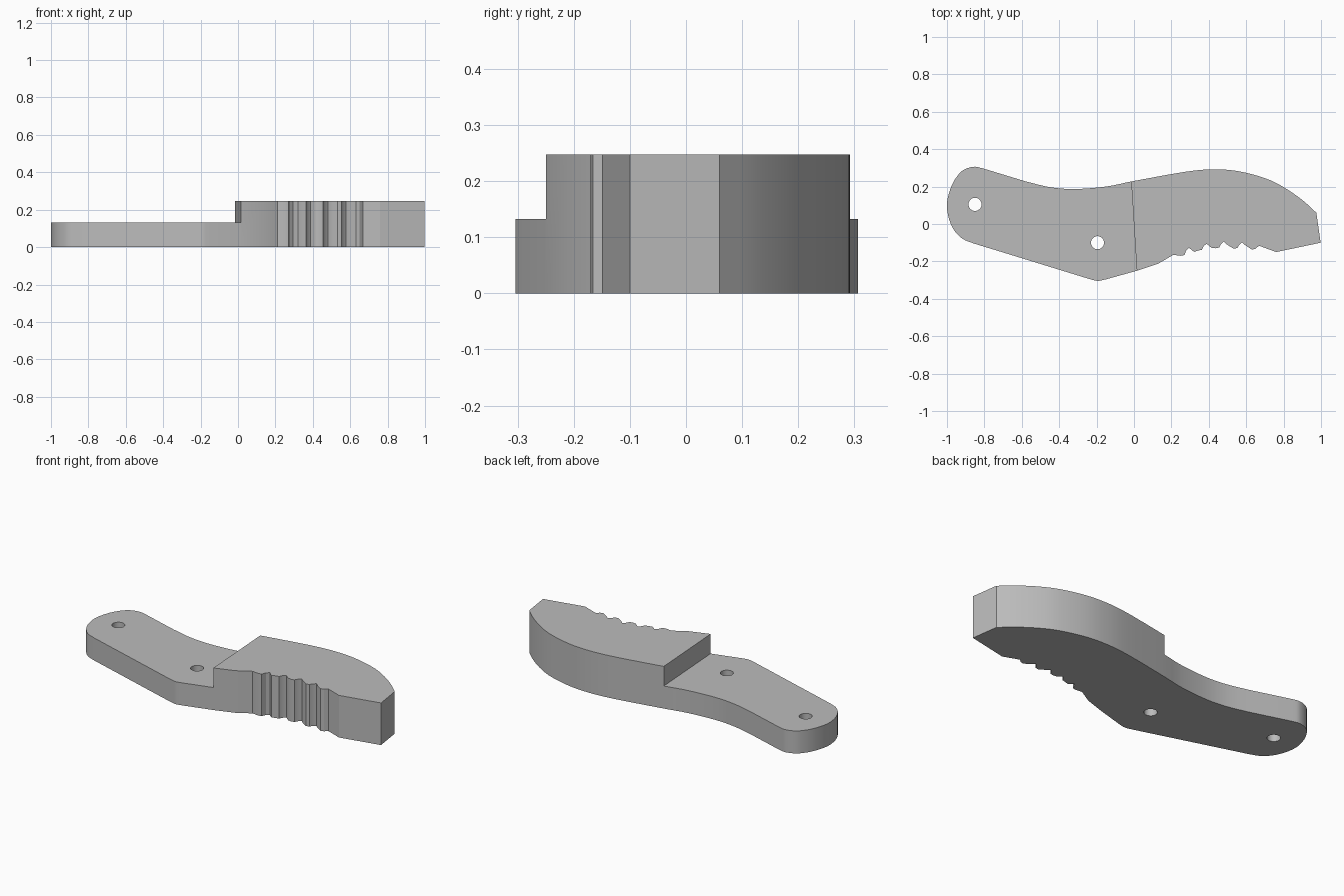
import bpy, bmesh, math
from mathutils import Vector

if "Cube" in bpy.data.objects:
    bpy.data.objects.remove(bpy.data.objects["Cube"], do_unlink=True)

FULL, LOW = 0.247, 0.132

grey = bpy.data.materials.new("plain grey")
grey.use_nodes = True
grey.diffuse_color = (0.5, 0.5, 0.5, 1)
grey.node_tree.nodes["Principled BSDF"].inputs["Base Color"].default_value = (0.5, 0.5, 0.5, 1)


def spline(points, steps=4):
    """Smooth curve through the points."""
    p = [Vector(q) for q in points]
    p = [2 * p[0] - p[1]] + p + [2 * p[-1] - p[-2]]
    out = []
    for a, b, c, d in zip(p, p[1:], p[2:], p[3:]):
        for i in range(steps):
            t = i / steps
            out.append(0.5 * (2 * b + (c - a) * t + (2 * a - 5 * b + 4 * c - d) * t**2
                              + (3 * b - a - 3 * c + d) * t**3))
    return out + [p[-2]]


def prism(name, outline, z0, z1):
    """Extrude a closed outline upwards."""
    bm = bmesh.new()
    face = bm.faces.new([bm.verts.new((x, y, z0)) for x, y in outline])
    ext = bmesh.ops.extrude_face_region(bm, geom=[face])
    top = [v for v in ext["geom"] if isinstance(v, bmesh.types.BMVert)]
    bmesh.ops.translate(bm, verts=top, vec=(0, 0, z1 - z0))
    bmesh.ops.recalc_face_normals(bm, faces=bm.faces)
    mesh = bpy.data.meshes.new(name)
    bm.to_mesh(mesh)
    bm.free()
    mesh.materials.append(grey)
    obj = bpy.data.objects.new(name, mesh)
    bpy.context.collection.objects.link(obj)
    return obj


# Outline: back curve, rounded end, straight belly, toothed edge, blunt tip
back = spline([(0.975, 0.06), (0.9, 0.128), (0.8, 0.197), (0.7, 0.245), (0.56, 0.282),
               (0.43, 0.292), (0.28, 0.28), (0, 0.23), (-0.15, 0.2), (-0.32, 0.187),
               (-0.45, 0.197), (-0.58, 0.228)])
end = spline([(-0.81, 0.298), (-0.86, 0.306), (-0.92, 0.283), (-0.967, 0.222), (-0.993, 0.15),
              (-1, 0.09), (-0.987, 0.02), (-0.957, -0.04), (-0.915, -0.08), (-0.86, -0.103)])
belly = spline([(-0.245, -0.292), (-0.195, -0.304), (-0.15, -0.296)])
belly += [(0.015, -0.25), (0.13, -0.212), (0.21, -0.165)]

teeth = []
for notch_x, notch_y, low_y in [(0.295, -0.127, -0.17), (0.388, -0.105, -0.142),
                                (0.48, -0.094, -0.13), (0.578, -0.098, -0.132)]:
    teeth += [(notch_x - 0.045, low_y), (notch_x - 0.025, low_y + 0.004),
              (notch_x - 0.016, notch_y - 0.014), (notch_x, notch_y),
              (notch_x + 0.015, notch_y - 0.014), (notch_x + 0.027, notch_y - 0.022)]
teeth += [(0.63, -0.137), (0.65, -0.132), (0.668, -0.116)]
tip = [(0.76, -0.15), (0.998, -0.1)]

handle = prism("handle", back + end + belly + teeth + tip, 0, FULL)

# Cutters: the lowered half and two pin holes
cutters = [prism("step_cutter", [(-1.2, 0.5), (-1.2, -0.5), (0.031, -0.5), (-0.032, 0.5)], LOW, 0.4)]
for name, cx, cy in [("end_hole_cutter", -0.85, 0.105), ("middle_hole_cutter", -0.195, -0.1)]:
    ring = [(cx + 0.035 * math.cos(i * math.tau / 32), cy + 0.035 * math.sin(i * math.tau / 32))
            for i in range(32)]
    cutters.append(prism(name, ring, -0.1, 0.4))

bpy.context.view_layer.objects.active = handle
handle.select_set(True)
for cutter in cutters:
    mod = handle.modifiers.new(cutter.name, 'BOOLEAN')
    mod.operation, mod.solver, mod.object = 'DIFFERENCE', 'EXACT', cutter
    bpy.ops.object.modifier_apply(modifier=mod.name)
    bpy.data.objects.remove(cutter, do_unlink=True)

bpy.ops.object.shade_smooth_by_angle(angle=math.radians(25))
